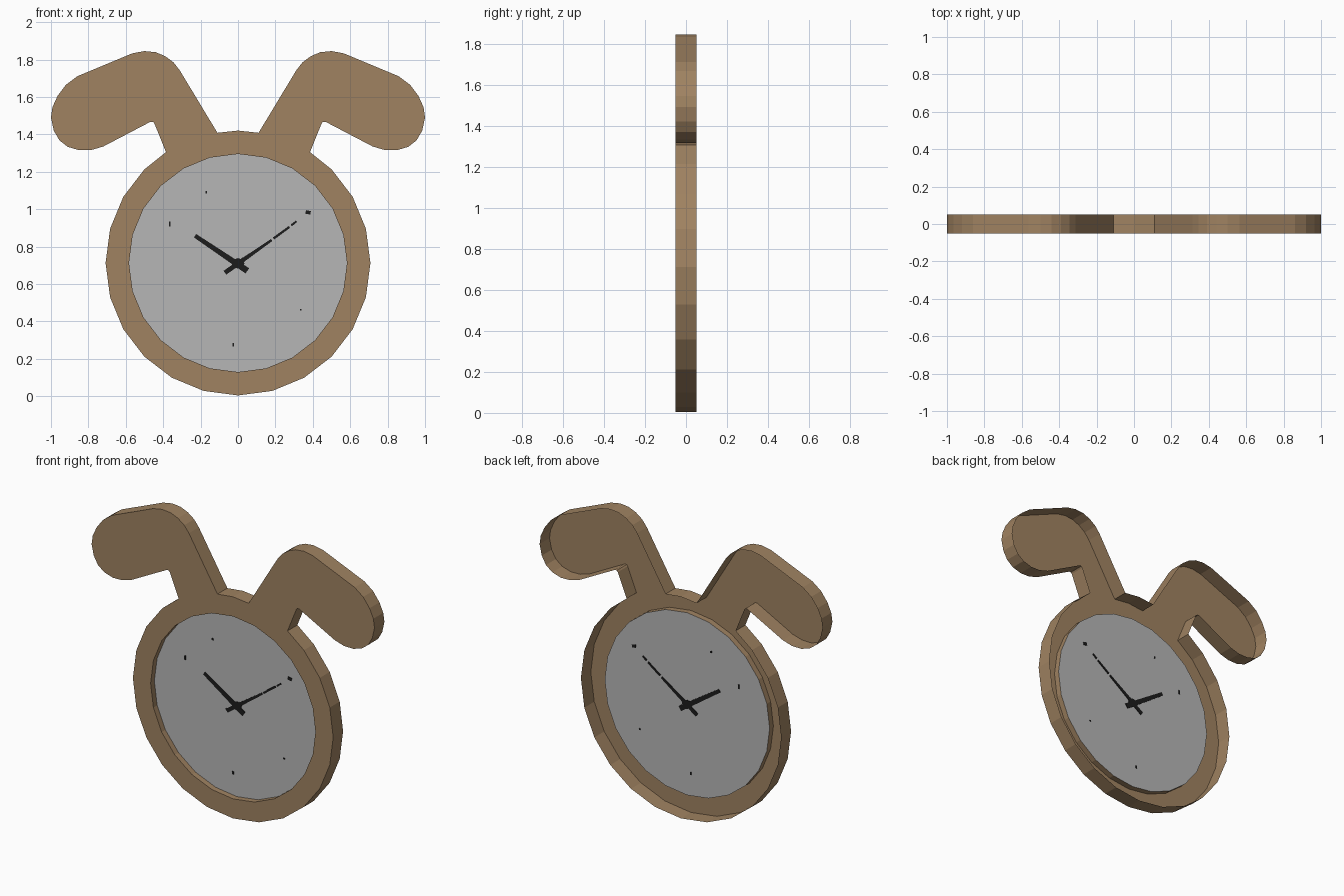
import bpy, bmesh, math
from mathutils import Vector

if "Cube" in bpy.data.objects:
    bpy.data.objects.remove(bpy.data.objects["Cube"])

CZ, R_OUT, R_IN = 0.712, 0.708, 0.583
FRONT, BACK, DIAL = -0.05, 0.05, -0.012


def material(name, rgb):
    m = bpy.data.materials.new(name)
    m.diffuse_color = (*rgb, 1)
    m.use_nodes = True
    m.node_tree.nodes["Principled BSDF"].inputs["Base Color"].default_value = m.diffuse_color
    return m


BROWN = material("brown", (0.35, 0.225, 0.12))
GREY = material("dial grey", (0.47, 0.47, 0.47))
BLACK = material("black", (0.012, 0.012, 0.012))


def finish(bm, name, mat):
    mesh = bpy.data.meshes.new(name)
    bm.to_mesh(mesh)
    bm.free()
    ob = bpy.data.objects.new(name, mesh)
    ob.data.materials.append(mat)
    bpy.context.collection.objects.link(ob)
    return ob


def on_circle(r, deg):
    a = math.radians(deg)
    return (r * math.cos(a), CZ + r * math.sin(a))


def loop(bm, pts, y):
    return [bm.verts.new((x, y, z)) for x, z in pts]


def wall(bm, a, b, flip=False):
    n = len(a)
    for i in range(n):
        j = (i + 1) % n
        q = [a[i], b[i], b[j], a[j]]
        bm.faces.new(q[::-1] if flip else q)


# Right ear outline, from its lower root around the tip to the upper root
ear = [(0.385, 1.305), (0.447, 1.458), (0.455, 1.467), (0.468, 1.467),
       (0.72, 1.335), (0.785, 1.316), (0.85, 1.315), (0.91, 1.333),
       (0.955, 1.368), (0.985, 1.42), (1.0, 1.49), (0.992, 1.545),
       (0.965, 1.605), (0.92, 1.665), (0.86, 1.71), (0.565, 1.833),
       (0.50, 1.845), (0.44, 1.839), (0.39, 1.818), (0.345, 1.785),
       (0.312, 1.743), (0.11, 1.408)]
half = [on_circle(R_OUT, d) for d in range(-75, 46, 15)] + ear
outline = ([(0, CZ - R_OUT)] + half + [(0, CZ + R_OUT)]
           + [(-x, z) for x, z in reversed(half)])
hole = [on_circle(R_IN, d) for d in range(0, 360, 15)]

# Case: front plate with ears, outer rim open at the back, recess wall
bm = bmesh.new()
of, hf = loop(bm, outline, FRONT), loop(bm, hole, FRONT)
edges = [bm.edges.new((l[i - 1], l[i])) for l in (of, hf) for i in range(len(l))]
bmesh.ops.triangle_fill(bm, use_beauty=True, edges=edges, normal=(0, -1, 0))
for f in bm.faces:
    f.normal_update()
    if f.normal.y > 0:
        f.normal_flip()
wall(bm, of, loop(bm, outline, BACK))
wall(bm, hf, loop(bm, hole, DIAL), flip=True)
finish(bm, "eared_case", BROWN)

# Dial disc at the bottom of the recess
bm = bmesh.new()
bm.faces.new(loop(bm, hole, DIAL))
finish(bm, "dial", GREY)


def plate(bm, pts):
    """Thin plate passing through the dial so it shows on both sides."""
    a, b = loop(bm, pts, DIAL - 0.004), loop(bm, pts, DIAL + 0.004)
    bm.faces.new(a)
    bm.faces.new(b[::-1])
    wall(bm, a, b)


def strip(bm, p, q, w0, w1):
    p, q = Vector(p), Vector(q)
    d = (q - p).normalized()
    n = Vector((-d.y, d.x))
    plate(bm, [p - n * w0 / 2, q - n * w1 / 2, q + n * w1 / 2, p + n * w0 / 2])


# Hour hand, with a short tail
bm = bmesh.new()
strip(bm, (0.05, 0.67), (-0.23, 0.858), 0.034, 0.022)
finish(bm, "hour_hand", BLACK)

# Minute hand, broken into worn dashes, with a tail
bm = bmesh.new()
for p, q, w0, w1 in [((-0.07, 0.66), (0.03, 0.73), 0.025, 0.025),
                     ((0.03, 0.73), (0.18, 0.835), 0.022, 0.013),
                     ((0.19, 0.843), (0.275, 0.905), 0.013, 0.012),
                     ((0.285, 0.913), (0.313, 0.935), 0.012, 0.01),
                     ((0.362, 0.985), (0.388, 0.98), 0.02, 0.018)]:
    strip(bm, p, q, w0, w1)
finish(bm, "minute_hand", BLACK)

# Hub
bm = bmesh.new()
plate(bm, [(0.035 * math.cos(i * math.pi / 4), 0.71 + 0.028 * math.sin(i * math.pi / 4))
           for i in range(8)])
finish(bm, "hand_hub", BLACK)

# Small remaining dial marks
bm = bmesh.new()
for x, z, h in [(-0.365, 0.92, 0.026), (-0.17, 1.09, 0.012),
                (0.335, 0.462, 0.008), (-0.026, 0.275, 0.018)]:
    strip(bm, (x, z - h / 2), (x, z + h / 2), 0.009, 0.009)
finish(bm, "dial_marks", BLACK)
